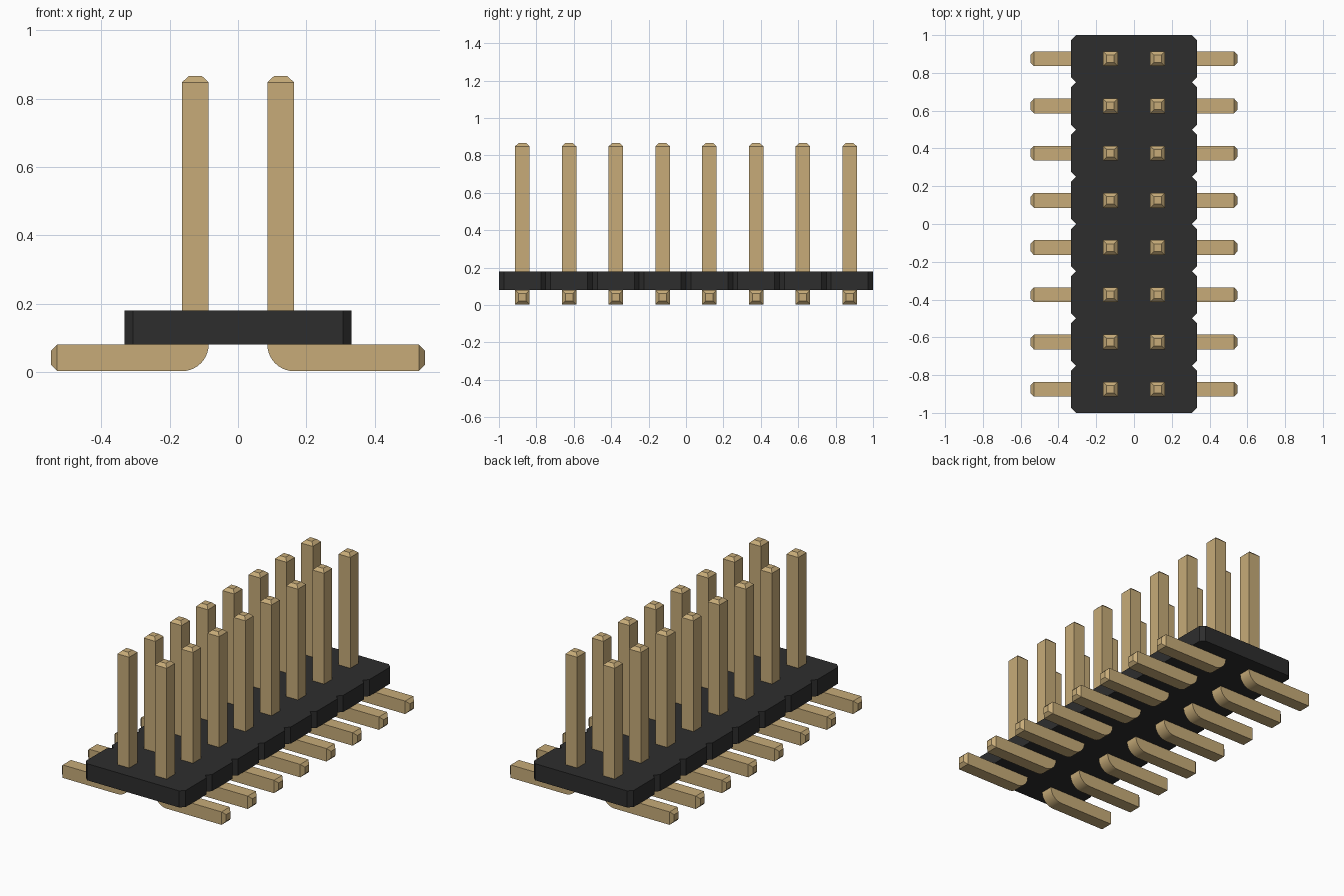
import bpy, bmesh
from math import sin, cos, pi, radians

cube = bpy.data.objects.get("Cube")
if cube:
    bpy.data.objects.remove(cube, do_unlink=True)

PITCH, ROWS = 0.25, 8
PIN, TIP = 0.039, 0.02          # half widths of pin and of its chamfered tip
BODY_X, CHAMFER = 0.333, 0.026
BODY_LOW, BODY_TOP = 0.08, 0.18
PIN_TOP, FOOT_END, TAPER = 0.866, 0.548, 0.018


def material(name, colour, roughness, metallic=0.0):
    mat = bpy.data.materials.new(name)
    mat.use_nodes = True
    mat.diffuse_color = (*colour, 1)
    node = mat.node_tree.nodes["Principled BSDF"]
    node.inputs["Base Color"].default_value = (*colour, 1)
    node.inputs["Roughness"].default_value = roughness
    return mat


def finish(bm, name, mat):
    bmesh.ops.remove_doubles(bm, verts=bm.verts, dist=0.0001)
    bmesh.ops.recalc_face_normals(bm, faces=bm.faces)
    mesh = bpy.data.meshes.new(name)
    bm.to_mesh(mesh)
    bm.free()
    mesh.materials.append(mat)
    return mesh


def add_object(name, mesh):
    obj = bpy.data.objects.new(name, mesh)
    bpy.context.collection.objects.link(obj)
    return obj


gold = material("pin gold", (0.57, 0.41, 0.19), 0.4)
black = material("housing black", (0.027, 0.027, 0.027), 0.6)

# Housing: outline with chamfered corners and a V notch between rows
right_side = []
for i in range(ROWS):
    low = -1 + i * PITCH
    right_side += [(BODY_X - CHAMFER, low), (BODY_X, low + CHAMFER),
                   (BODY_X, low + PITCH - CHAMFER), (BODY_X - CHAMFER, low + PITCH)]
right_side = list(dict.fromkeys(right_side))
outline = right_side + [(-x, -y) for x, y in right_side]
bm = bmesh.new()
base = bm.faces.new([bm.verts.new((x, y, BODY_LOW)) for x, y in outline])
grown = bmesh.ops.extrude_face_region(bm, geom=[base], use_keep_orig=True)
top = [g for g in grown["geom"] if isinstance(g, bmesh.types.BMVert)]
bmesh.ops.translate(bm, verts=top, vec=(0, 0, BODY_TOP - BODY_LOW))
add_object("housing", finish(bm, "housing", black))

# Pin: square section swept down the post, round the bend and out along the foot
mid = PITCH / 2
inner = mid + PIN
sections = [((mid + TIP, PIN_TOP), (mid - TIP, PIN_TOP), TIP),
            ((inner, PIN_TOP - TAPER), (mid - PIN, PIN_TOP - TAPER), PIN)]
BEND = 10
for i in range(BEND + 1):
    a = pi / 2 * i / BEND
    sections.append(((inner, BODY_LOW),
                     (inner - 2 * PIN * cos(a), BODY_LOW - 2 * PIN * sin(a)), PIN))
foot_mid = BODY_LOW - PIN
sections += [((FOOT_END - TAPER, foot_mid + PIN), (FOOT_END - TAPER, foot_mid - PIN), PIN),
             ((FOOT_END, foot_mid + TIP), (FOOT_END, foot_mid - TIP), TIP)]

bm = bmesh.new()
pivot = [bm.verts.new((inner, s * PIN, BODY_LOW)) for s in (-1, 1)]
rings = []
for (ax, az), (bx, bz), h in sections:
    at_pivot = (ax, az) == (inner, BODY_LOW)
    first = pivot if at_pivot else [bm.verts.new((ax, s * h, az)) for s in (-1, 1)]
    second = [bm.verts.new((bx, s * h, bz)) for s in (1, -1)]
    rings.append(first + second)
for r, s in zip(rings, rings[1:]):
    for k in range(4):
        n = (k + 1) % 4
        corners = list(dict.fromkeys([r[k], r[n], s[n], s[k]]))
        if len(corners) > 2:
            bm.faces.new(corners)
bm.faces.new(rings[0])
bm.faces.new(rings[-1])
pin_mesh = finish(bm, "pin", gold)

# Two facing rows of pins
pins = []
for side, turn in (("left", 0), ("right", pi)):
    for i in range(ROWS):
        pin = add_object(f"pin_{side}_{i + 1}", pin_mesh)
        pin.location.y = (i - (ROWS - 1) / 2) * PITCH
        pin.rotation_euler.z = turn
        pins.append(pin)

# Smooth the bend only
bpy.ops.object.select_all(action='DESELECT')
pins[0].select_set(True)
bpy.context.view_layer.objects.active = pins[0]
bpy.ops.object.shade_smooth_by_angle(angle=radians(25))
